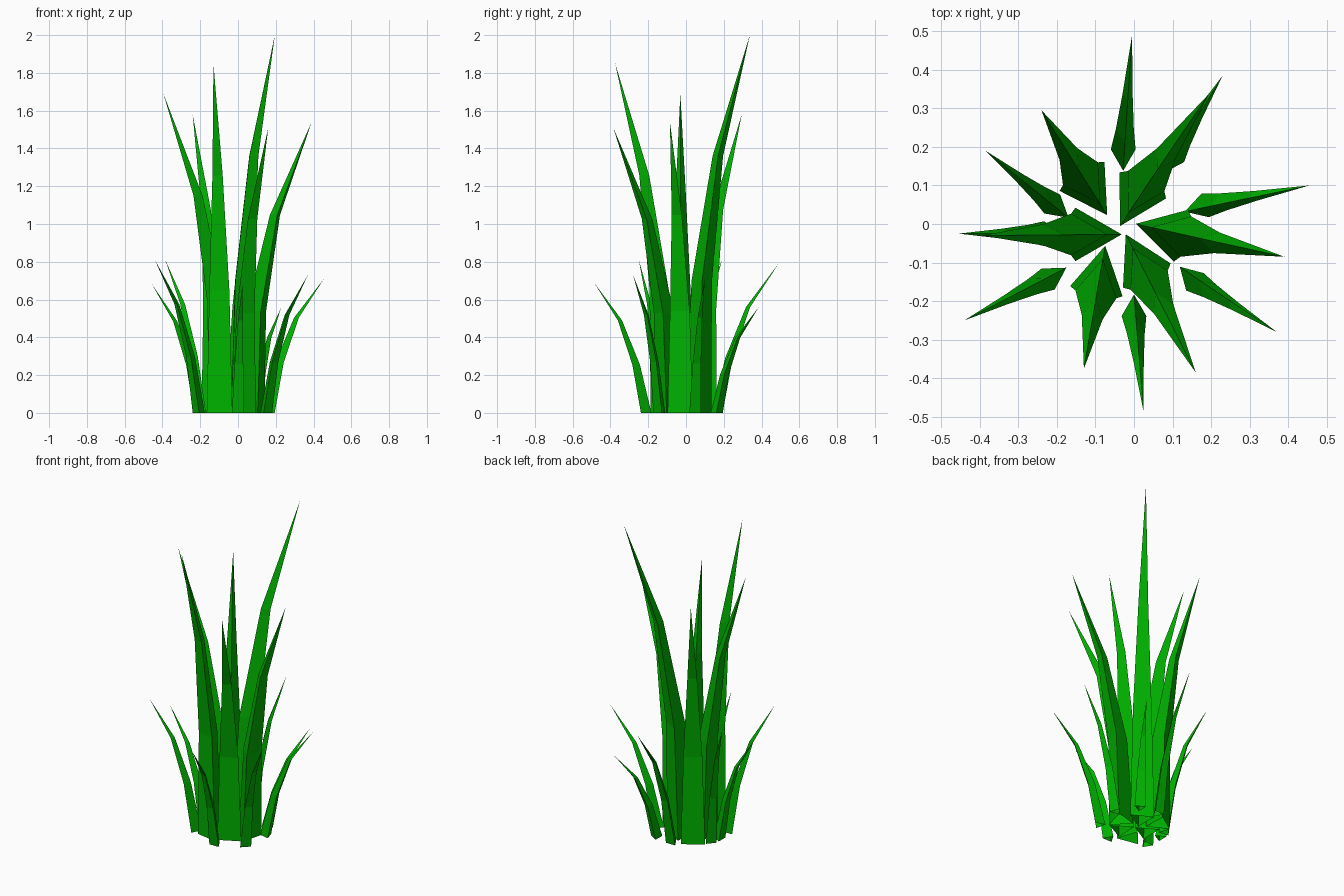
import bpy, bmesh
from math import radians, cos, sin
from mathutils import Vector

if "Cube" in bpy.data.objects:
    bpy.data.objects.remove(bpy.data.objects["Cube"])

green = bpy.data.materials.new("leaf_green")
green.diffuse_color = (0.0, 0.45, 0.0, 1)
green.use_nodes = True
green.node_tree.nodes["Principled BSDF"].inputs["Base Color"].default_value = green.diffuse_color

# Rings of a blade: (height fraction, outward lean fraction, thickness fraction)
TALL = [(0, 0, 1), (0.35, 0.07, 0.78), (0.68, 0.38, 0.4)]
SHORT = [(0, 0, 1), (0.37, 0.19, 0.72), (0.71, 0.5, 0.4)]


def blade(name, rings, radius, cx, cy, angle, tx, ty, tz):
    """Three-sided blade with a flat outer face and an inner ridge, ending in a point."""
    bm = bmesh.new()
    base, lean = Vector((cx, cy, 0)), Vector((tx - cx, ty - cy, 0))
    loops = []
    for h, out, s in rings:
        c = base + lean * out + Vector((0, 0, tz * h))
        loops.append([bm.verts.new(c + radius * s * Vector((cos(a), sin(a), 0)))
                      for a in (radians(angle + d) for d in (60, 180, 300))])
    tip = bm.verts.new((tx, ty, tz))
    for i in range(3):
        j = (i + 1) % 3
        for lo, hi in zip(loops, loops[1:]):
            bm.faces.new((lo[i], lo[j], hi[j], hi[i]))
        bm.faces.new((loops[-1][i], loops[-1][j], tip))
    mesh = bpy.data.meshes.new(name)
    bm.to_mesh(mesh)
    bm.free()
    mesh.materials.append(green)
    bpy.context.collection.objects.link(bpy.data.objects.new(name, mesh))


# Base centre x, y, facing angle, tip x, y, z
tall = [
    (0.003, 0.065, 61, 0.195, 0.338, 2.0),
    (-0.113, 0.09, 123, -0.24, 0.295, 1.58),
    (-0.112, -0.027, 180, -0.395, -0.03, 1.69),
    (-0.09, -0.135, 259, -0.13, -0.375, 1.85),
    (0.015, -0.098, 297, 0.16, -0.385, 1.51),
    (0.083, -0.02, 345, 0.39, -0.085, 1.54),
]
short = [
    (-0.028, 0.175, 90, -0.005, 0.49, 0.79),
    (0.167, 0.043, 17, 0.455, 0.10, 0.71),
    (0.145, -0.137, 315, 0.37, -0.28, 0.73),
    (0.0, -0.22, 270, 0.025, -0.487, 0.69),
    (-0.207, -0.133, 212, -0.44, -0.25, 0.81),
    (-0.198, 0.04, 140, -0.385, 0.19, 0.81),
    (-0.215, -0.025, 180, -0.455, -0.025, 0.68),
    (0.093, 0.162, 58, 0.23, 0.385, 0.56),
]

# Tall inner blades
for n, b in enumerate(tall, 1):
    blade(f"tall_blade_{n}", TALL, 0.08, *b)

# Short outer blades
for n, b in enumerate(short, 1):
    blade(f"short_blade_{n}", SHORT, 0.037, *b)
